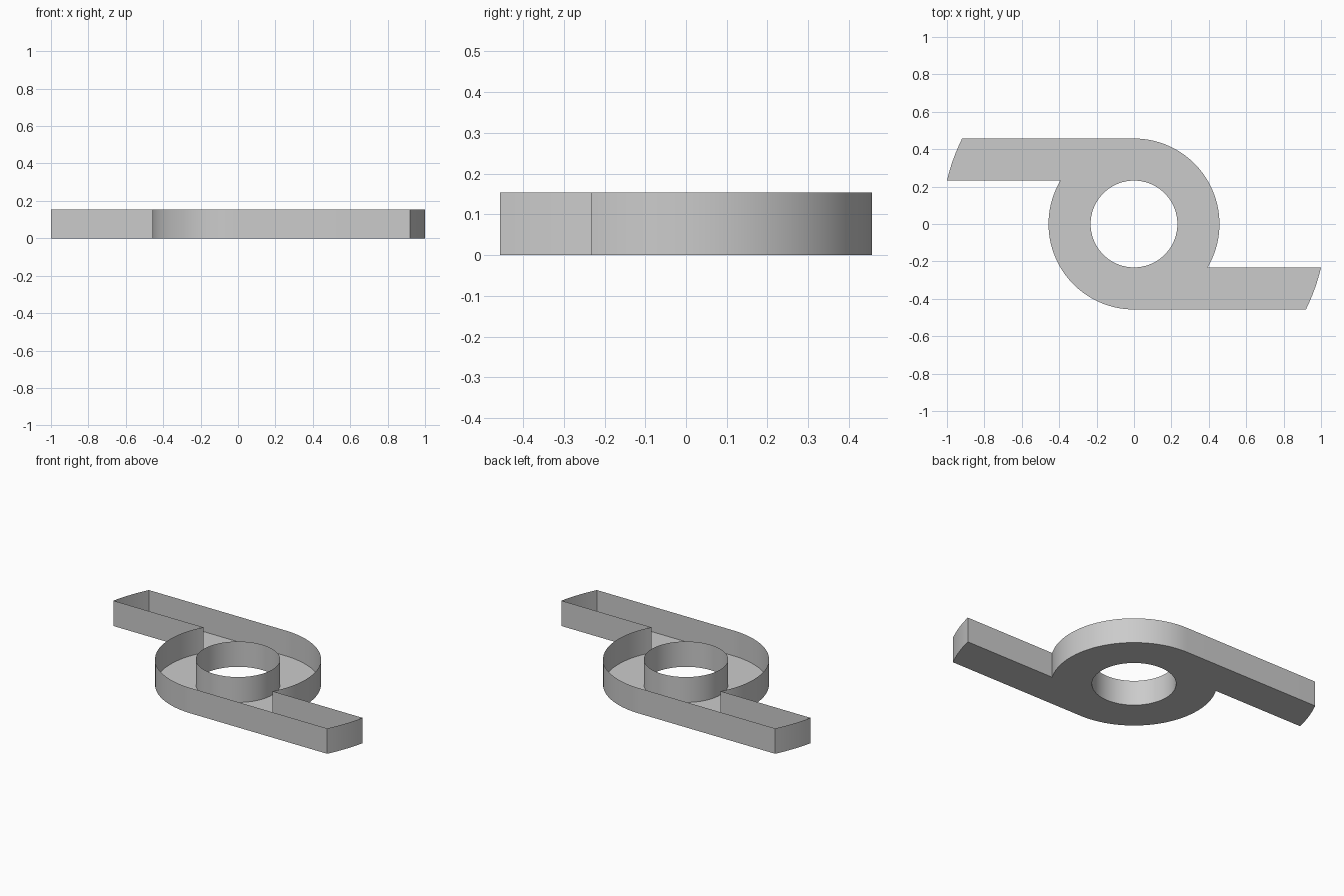
import bpy, bmesh, math
from math import sin, cos, radians, asin

if "Cube" in bpy.data.objects:
    bpy.data.objects.remove(bpy.data.objects["Cube"])

R_OUT, R_IN, R_END, HEIGHT = 0.457, 0.232, 1.0265, 0.154


def arc(radius, start, end, steps):
    return [(radius * cos(start + (end - start) * i / steps),
             radius * sin(start + (end - start) * i / steps))
            for i in range(steps + 1)]


# Half of the outline: curved arm tip, then the ring up to the opposite arm
half = arc(R_END, -asin(R_OUT / R_END), -asin(R_IN / R_END), 8)
half += arc(R_OUT, -asin(R_IN / R_OUT), radians(90), 40)
outline = half + [(-x, -y) for x, y in half]
hole = arc(R_IN, 0, radians(-360), 72)[:-1]

bm = bmesh.new()


# Thin upright walls facing away from the tray's body
def wall(points):
    low = [bm.verts.new((x, y, 0)) for x, y in points]
    high = [bm.verts.new((x, y, HEIGHT)) for x, y in points]
    for i in range(len(points)):
        j = (i + 1) % len(points)
        bm.faces.new((low[i], low[j], high[j], high[i]))
    return [bm.edges.get((low[i - 1], low[i])) for i in range(len(low))]


rim = wall(outline) + wall(hole)

# Floor between the outer wall and the hole
floor = bmesh.ops.triangle_fill(bm, edges=rim, use_beauty=True, normal=(0, 0, -1))
for f in floor["geom"]:
    if isinstance(f, bmesh.types.BMFace):
        f.normal_update()
        if f.normal.z > 0:
            f.normal_flip()

mesh = bpy.data.meshes.new("open_tray")
bm.to_mesh(mesh)
bm.free()

grey = bpy.data.materials.new("light grey")
grey.use_nodes = True
color = (0.6, 0.6, 0.6, 1)
grey.diffuse_color = color
grey.node_tree.nodes["Principled BSDF"].inputs["Base Color"].default_value = color
mesh.materials.append(grey)

tray = bpy.data.objects.new("open_tray", mesh)
bpy.context.collection.objects.link(tray)
bpy.context.view_layer.objects.active = tray
tray.select_set(True)
bpy.ops.object.shade_smooth_by_angle(angle=radians(30))
